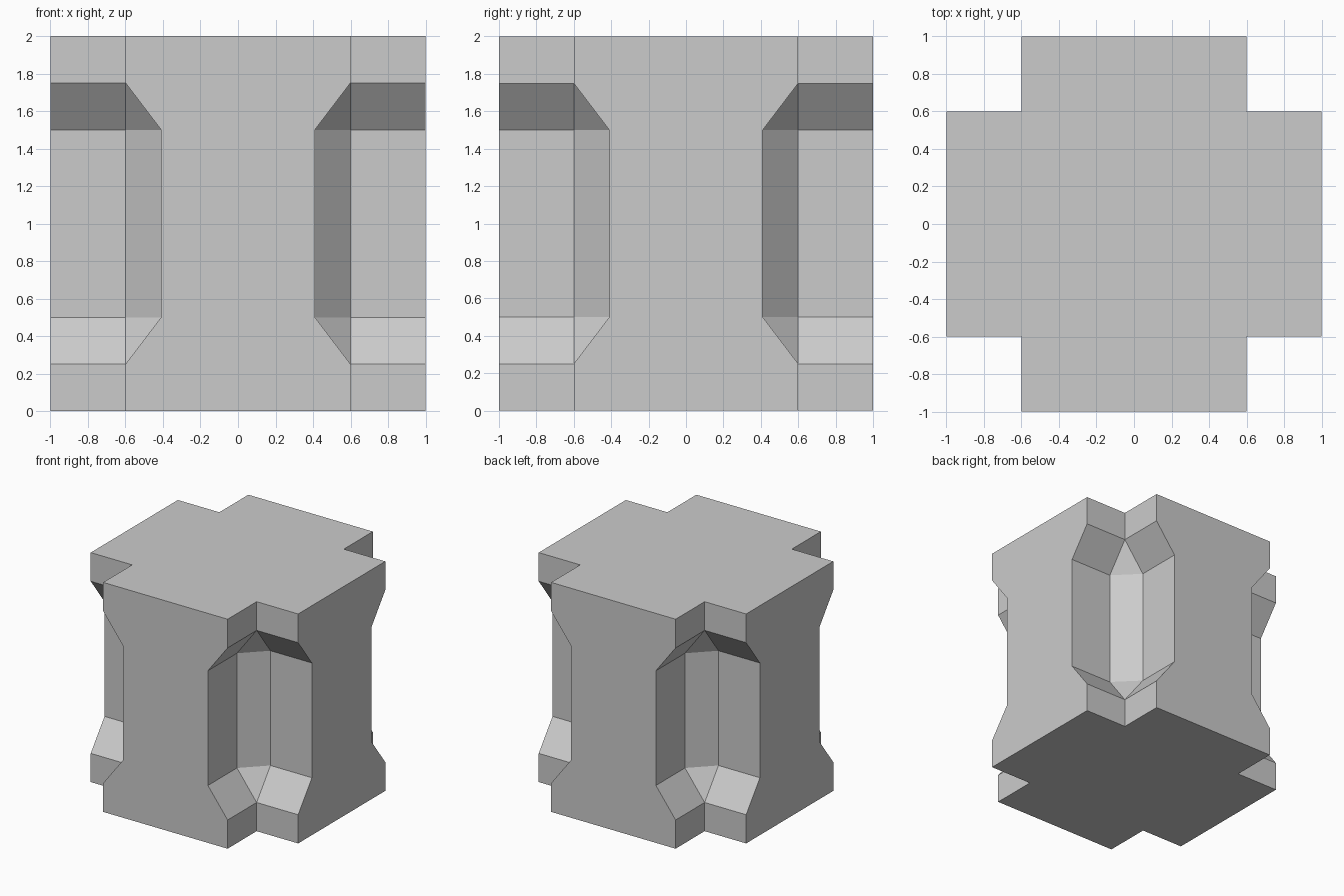
import bpy, bmesh
from mathutils import Matrix

if "Cube" in bpy.data.objects:
    bpy.data.objects.remove(bpy.data.objects["Cube"])

# One corner notch, repeated by quarter turns around the block
def section(bm, z, corner):
    ring = []
    for i in range(4):
        turn = Matrix.Rotation(i * 1.5707963267948966, 3, 'Z')
        for x, y in corner:
            p = turn @ bm_vec(x, y)
            ring.append(bm.verts.new((p.x, p.y, z)))
    return ring

def bm_vec(x, y):
    from mathutils import Vector
    return Vector((x, y, 0))

OUT, NOTCH, DEEP = 1.0, 0.6, 0.41
wide = [(NOTCH, -OUT), (NOTCH, -NOTCH), (NOTCH, -NOTCH), (OUT, -NOTCH)]
narrow = [(DEEP, -OUT), (DEEP, -NOTCH), (NOTCH, -DEEP), (OUT, -DEEP)]
levels = [(0, wide), (0.25, wide), (0.5, narrow), (1.5, narrow), (1.75, wide), (2, wide)]

# Notched block lofted through the levels
bm = bmesh.new()
rings = [section(bm, z, c) for z, c in levels]
for low, high in zip(rings, rings[1:]):
    for i in range(16):
        j = (i + 1) % 16
        bm.faces.new((low[i], low[j], high[j], high[i]))
bm.faces.new(rings[0][::-1])
bm.faces.new(rings[-1])

# Close the bevel points where the diagonal runs out
bmesh.ops.remove_doubles(bm, verts=bm.verts, dist=0.0001)
# Merge each outer side into one flat face
bmesh.ops.dissolve_limit(bm, angle_limit=0.01, verts=bm.verts, edges=bm.edges)
bmesh.ops.recalc_face_normals(bm, faces=bm.faces)

mesh = bpy.data.meshes.new("notched_block")
bm.to_mesh(mesh)
bm.free()
block = bpy.data.objects.new("notched_block", mesh)
bpy.context.collection.objects.link(block)
